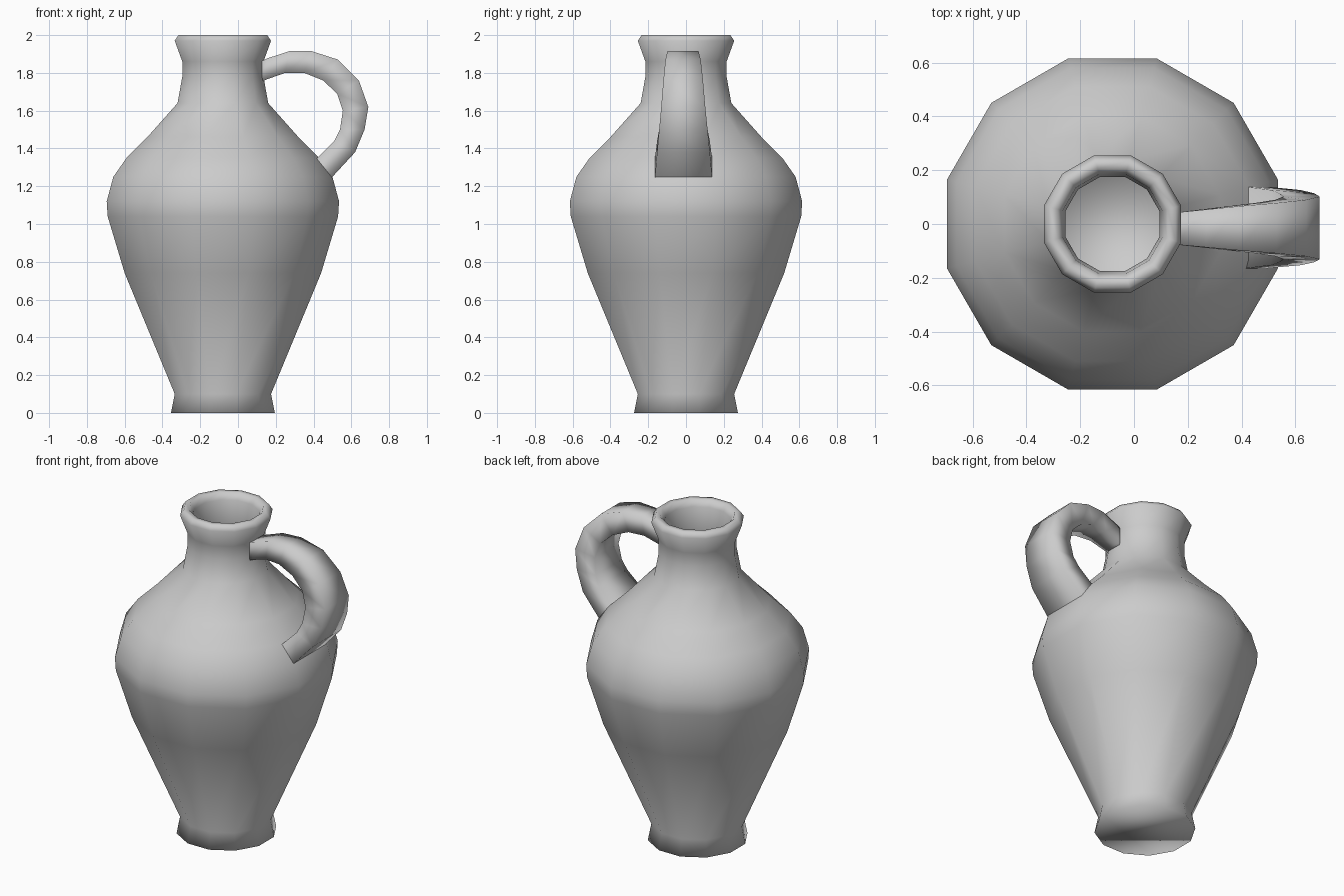
import bpy
import bmesh
import math
from mathutils import Vector

AXIS_X = -0.08
SIDES = 12

default_cube = bpy.data.objects.get("Cube")
if default_cube:
    bpy.data.objects.remove(default_cube, do_unlink=True)


def make_material(name, colour):
    material = bpy.data.materials.new(name)
    material.use_nodes = True
    material.diffuse_color = colour
    for node in material.node_tree.nodes:
        if node.type == "BSDF_PRINCIPLED":
            node.inputs["Base Color"].default_value = colour
    return material


def loft(name, rings, material, cap_start=True, cap_end=True):
    """Skin a list of equal-length closed rings into one smooth object."""
    bm = bmesh.new()
    loops = [[bm.verts.new(point) for point in ring] for ring in rings]
    for lower, upper in zip(loops, loops[1:]):
        count = len(lower)
        for i in range(count):
            j = (i + 1) % count
            bm.faces.new((lower[i], lower[j], upper[j], upper[i]))
    if cap_start:
        bm.faces.new(list(reversed(loops[0])))
    if cap_end:
        bm.faces.new(loops[-1])
    bmesh.ops.recalc_face_normals(bm, faces=bm.faces)
    for face in bm.faces:
        face.smooth = True
    mesh = bpy.data.meshes.new(name)
    bm.to_mesh(mesh)
    bm.free()
    mesh.materials.append(material)
    obj = bpy.data.objects.new(name, mesh)
    bpy.context.collection.objects.link(obj)
    return obj


def round_ring(half_width, z):
    """Ring whose flat sides face the front, back, left and right."""
    step = math.tau / SIDES
    radius = half_width / math.cos(step / 2)
    return [Vector((AXIS_X + radius * math.cos((i + 0.5) * step),
                    radius * math.sin((i + 0.5) * step), z))
            for i in range(SIDES)]


clay = make_material("grey clay", (0.6, 0.6, 0.6, 1.0))

# Jug body: foot, belly, shoulder and neck, then over the lip and down inside
outside = [(0.275, 0), (0.255, 0.1), (0.52, 0.74), (0.61, 1.04),
           (0.615, 1.12), (0.58, 1.25), (0.51, 1.35), (0.4, 1.46),
           (0.24, 1.64), (0.215, 1.78), (0.215, 1.86), (0.255, 1.97)]
lip = [(0.235, 2), (0.205, 2), (0.185, 1.96), (0.175, 1.86)]
inside = [(0.18, 1.7), (0.36, 1.44), (0.56, 1.12), (0.47, 0.74), (0.2, 0.1)]
loft("jug_body", [round_ring(*p) for p in outside + lip + inside], clay)

# Handle: a flat strap that widens from the neck down to the shoulder
outer_curve = [(0.1, 1.85), (0.15, 1.875), (0.27, 1.915), (0.39, 1.915),
               (0.53, 1.87), (0.64, 1.76), (0.69, 1.62), (0.67, 1.5),
               (0.62, 1.38), (0.5, 1.25), (0.42, 1.17)]
inner_curve = [(0.1, 1.74), (0.15, 1.765), (0.25, 1.8), (0.35, 1.8),
               (0.45, 1.76), (0.525, 1.69), (0.555, 1.6), (0.54, 1.5),
               (0.51, 1.44), (0.42, 1.35), (0.34, 1.27)]
strap = []
for i, (outer, inner) in enumerate(zip(outer_curve, inner_curve)):
    t = i / (len(outer_curve) - 1)
    front = -0.065 - 0.11 * t
    back = 0.03 + 0.12 * t
    strap.append([Vector((outer[0], front, outer[1])),
                  Vector((outer[0], back, outer[1])),
                  Vector((inner[0], back, inner[1])),
                  Vector((inner[0], front, inner[1]))])
loft("handle", strap, clay)
